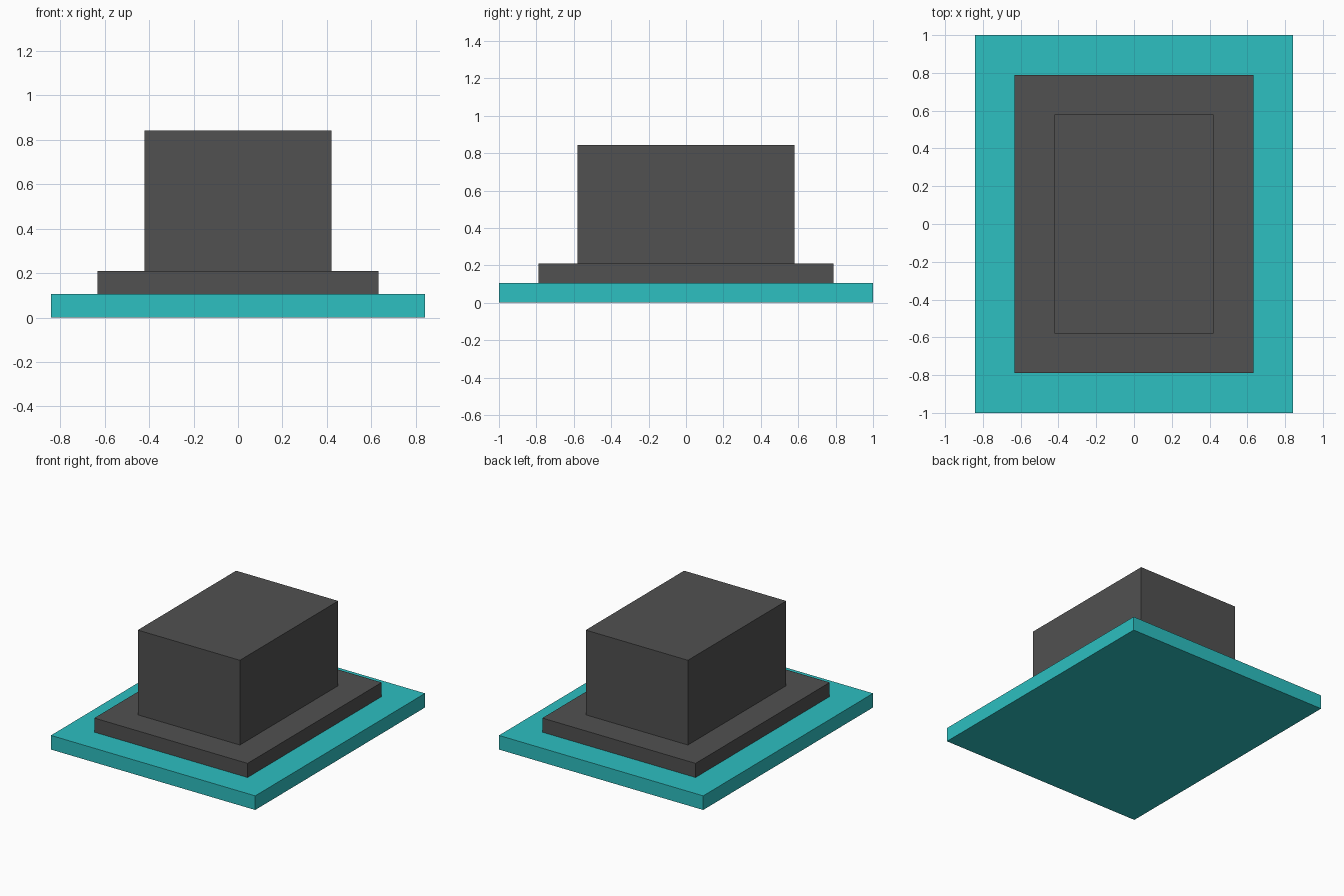
import bpy

cube = bpy.data.objects.get("Cube")
if cube:
    bpy.data.objects.remove(cube, do_unlink=True)


def make_material(name, rgb):
    mat = bpy.data.materials.new(name)
    mat.use_nodes = True
    color = (*rgb, 1.0)
    mat.diffuse_color = color
    mat.node_tree.nodes["Principled BSDF"].inputs["Base Color"].default_value = color
    return mat


def make_box(name, width, depth, bottom, top, mat):
    """Box centred on x and y, spanning bottom to top in z."""
    bpy.ops.mesh.primitive_cube_add(size=1, location=(0, 0, (bottom + top) / 2))
    obj = bpy.context.object
    obj.name = obj.data.name = name
    obj.scale = (width, depth, top - bottom)
    bpy.ops.object.transform_apply(location=False, rotation=False, scale=True)
    obj.data.materials.append(mat)
    return obj


teal = make_material("teal", (0.026, 0.523, 0.533))
dark_grey = make_material("dark grey", (0.082, 0.082, 0.082))

# The stepped sizes all sit on one regular grid
U = 1 / 19

# Wide teal slab, stepped plinth and upper block
make_box("base_slab", 32 * U, 38 * U, 0, 2 * U, teal)
make_box("plinth", 24 * U, 30 * U, 2 * U, 4 * U, dark_grey)
make_box("upper_block", 16 * U, 22 * U, 4 * U, 16 * U, dark_grey)
